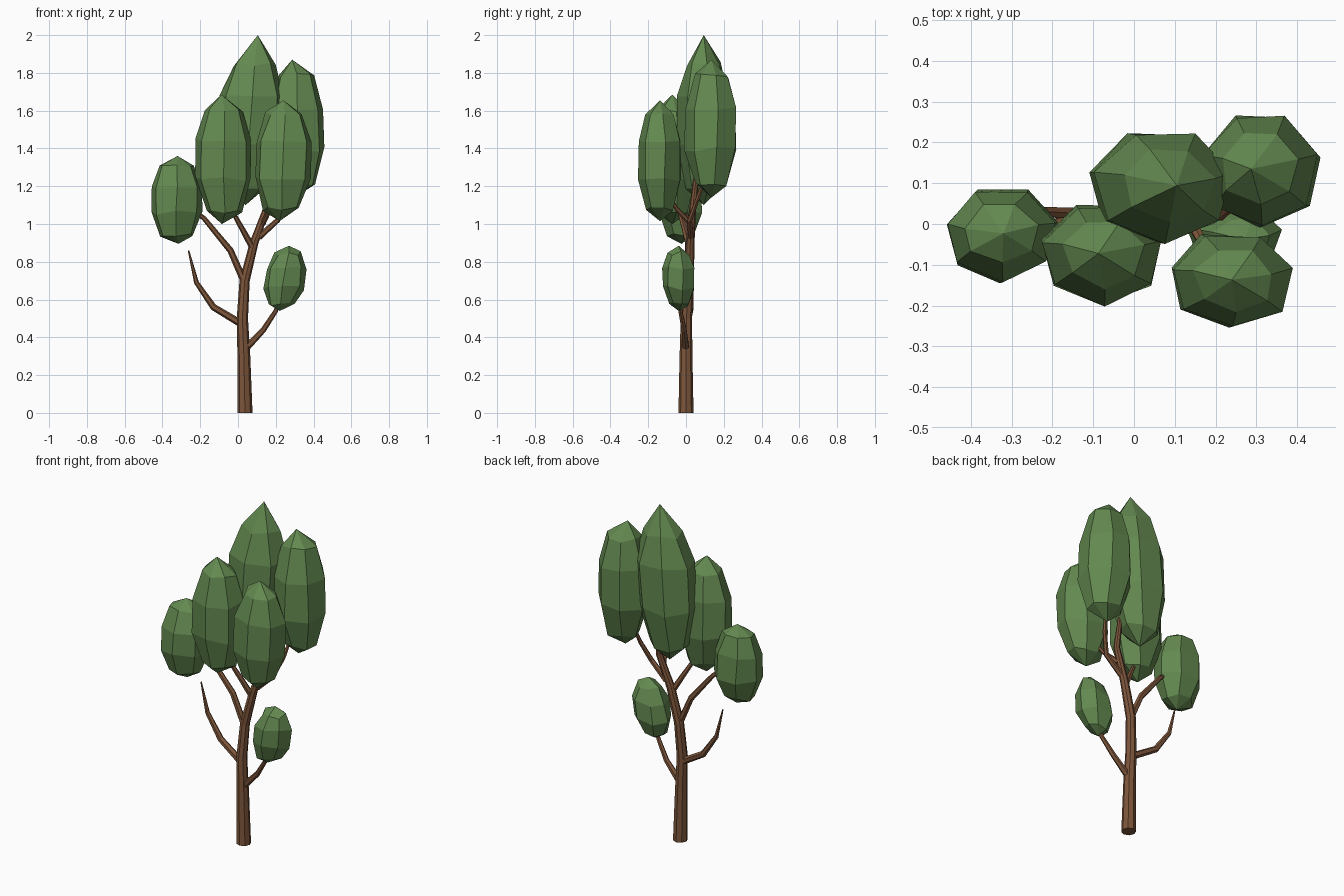
import bpy, bmesh, math, random
from mathutils import Vector

if "Cube" in bpy.data.objects:
    bpy.data.objects.remove(bpy.data.objects["Cube"])

random.seed(4)


def material(name, rgb):
    m = bpy.data.materials.new(name)
    m.diffuse_color = (*rgb, 1)
    m.use_nodes = True
    m.node_tree.nodes["Principled BSDF"].inputs["Base Color"].default_value = m.diffuse_color
    return m


BARK = material("bark brown", (0.205, 0.092, 0.043))
LEAF = material("leaf green", (0.125, 0.25, 0.08))


def finish(name, bm, mat):
    bmesh.ops.recalc_face_normals(bm, faces=bm.faces)
    me = bpy.data.meshes.new(name)
    bm.to_mesh(me)
    bm.free()
    me.materials.append(mat)
    ob = bpy.data.objects.new(name, me)
    bpy.context.collection.objects.link(ob)


def bridge(bm, rings):
    for a, b in zip(rings, rings[1:]):
        n = len(a)
        for i in range(n):
            j = (i + 1) % n
            bm.faces.new((a[i], a[j], b[j], b[i]))


def limb(name, path, sides):
    """Tapered faceted tube through points (x, y, z, radius)."""
    bm = bmesh.new()
    pts = [Vector(p[:3]) for p in path]
    rings = []
    for i, p in enumerate(pts):
        d = (pts[min(i + 1, len(pts) - 1)] - pts[max(i - 1, 0)]).normalized()
        if i == 0 and p.z == 0:
            d = Vector((0, 0, 1))
        u = Vector((0, 1, 0)).cross(d).normalized()
        v = d.cross(u)
        rings.append([bm.verts.new(p + path[i][3] * (u * math.cos(t) + v * math.sin(t)))
                      for t in (math.tau * k / sides for k in range(sides))])
    bridge(bm, rings)
    bm.faces.new(rings[0])
    bm.faces.new(rings[-1])
    finish(name, bm, BARK)


def leaf_clump(name, centre, rx, ry, top, bottom, shoulder=0.77):
    """Seven-sided tall blob; top and bottom are (x, z) of its tips."""
    bm = bmesh.new()
    cx, cy = centre
    zm, hz = (top[1] + bottom[1]) / 2, (top[1] - bottom[1]) / 2
    lean = (top[0] - bottom[0]) / 2
    rings = []
    for h, r in ((-0.8, 0.64), (-0.3, 1), (0.3, 1), (shoulder, 0.66)):
        ring = []
        for k in range(7):
            t = -math.pi / 2 + math.tau * k / 7
            jig = [random.uniform(-0.006, 0.006) for _ in range(3)]
            ring.append(bm.verts.new((cx + lean * h + rx * r * math.cos(t) + jig[0],
                                      cy + ry * r * math.sin(t) + jig[1],
                                      zm + hz * h + jig[2] * 2)))
        rings.append(ring)
    bridge(bm, rings)
    for ring, (x, z) in ((rings[0], bottom), (rings[-1], top)):
        tip = bm.verts.new((x, cy, z))
        for i in range(7):
            bm.faces.new((ring[i], ring[(i + 1) % 7], tip))
    finish(name, bm, LEAF)


# Trunk
limb("trunk", [(0.037, 0, 0, 0.04), (0.031, 0, 0.3, 0.034), (0.023, 0.002, 0.5, 0.03),
               (0.035, 0.015, 0.7, 0.027), (0.085, 0.022, 0.9, 0.023),
               (0.15, 0.035, 1.08, 0.018), (0.14, 0.06, 1.3, 0.012)], 8)

# Branches
limb("bare_branch", [(0.02, 0.005, 0.47, 0.02), (-0.13, 0.025, 0.56, 0.018),
                     (-0.22, 0.03, 0.69, 0.013), (-0.262, 0.03, 0.86, 0.004)], 6)
limb("lower_right_branch", [(0.04, 0, 0.34, 0.019), (0.135, -0.01, 0.44, 0.015),
                            (0.2, -0.03, 0.54, 0.012), (0.24, -0.035, 0.66, 0.007)], 6)
limb("left_branch", [(0.035, 0.01, 0.69, 0.019), (-0.04, 0.01, 0.86, 0.017),
                     (-0.18, 0.005, 1.03, 0.013), (-0.27, -0.02, 1.1, 0.007)], 6)
limb("centre_left_branch", [(0.085, 0.02, 0.86, 0.018), (0.03, -0.005, 0.96, 0.015),
                            (-0.02, -0.03, 1.05, 0.012), (-0.07, -0.07, 1.2, 0.007)], 6)
limb("back_right_branch", [(0.11, 0.025, 0.93, 0.017), (0.21, 0.02, 1.02, 0.014),
                           (0.255, 0.06, 1.13, 0.012), (0.29, 0.12, 1.3, 0.006)], 6)
limb("front_right_branch", [(0.13, 0.025, 1.0, 0.015), (0.17, -0.05, 1.08, 0.012),
                            (0.22, -0.12, 1.2, 0.006)], 6)

# Leaf clumps
leaf_clump("top_leaves", (0.065, 0.094), 0.174, 0.142, (0.105, 2.0), (0.04, 1.1), 0.66)
leaf_clump("back_right_leaves", (0.312, 0.135), 0.147, 0.139, (0.287, 1.87), (0.3, 1.14))
leaf_clump("centre_left_leaves", (-0.075, -0.072), 0.15, 0.128, (-0.087, 1.685), (-0.085, 1.0))
leaf_clump("front_right_leaves", (0.238, -0.137), 0.15, 0.118, (0.24, 1.655), (0.22, 1.015))
leaf_clump("left_leaves", (-0.325, -0.023), 0.138, 0.117, (-0.32, 1.36), (-0.315, 0.895))
leaf_clump("lower_right_leaves", (0.247, -0.038), 0.108, 0.087, (0.27, 0.885), (0.222, 0.54))
